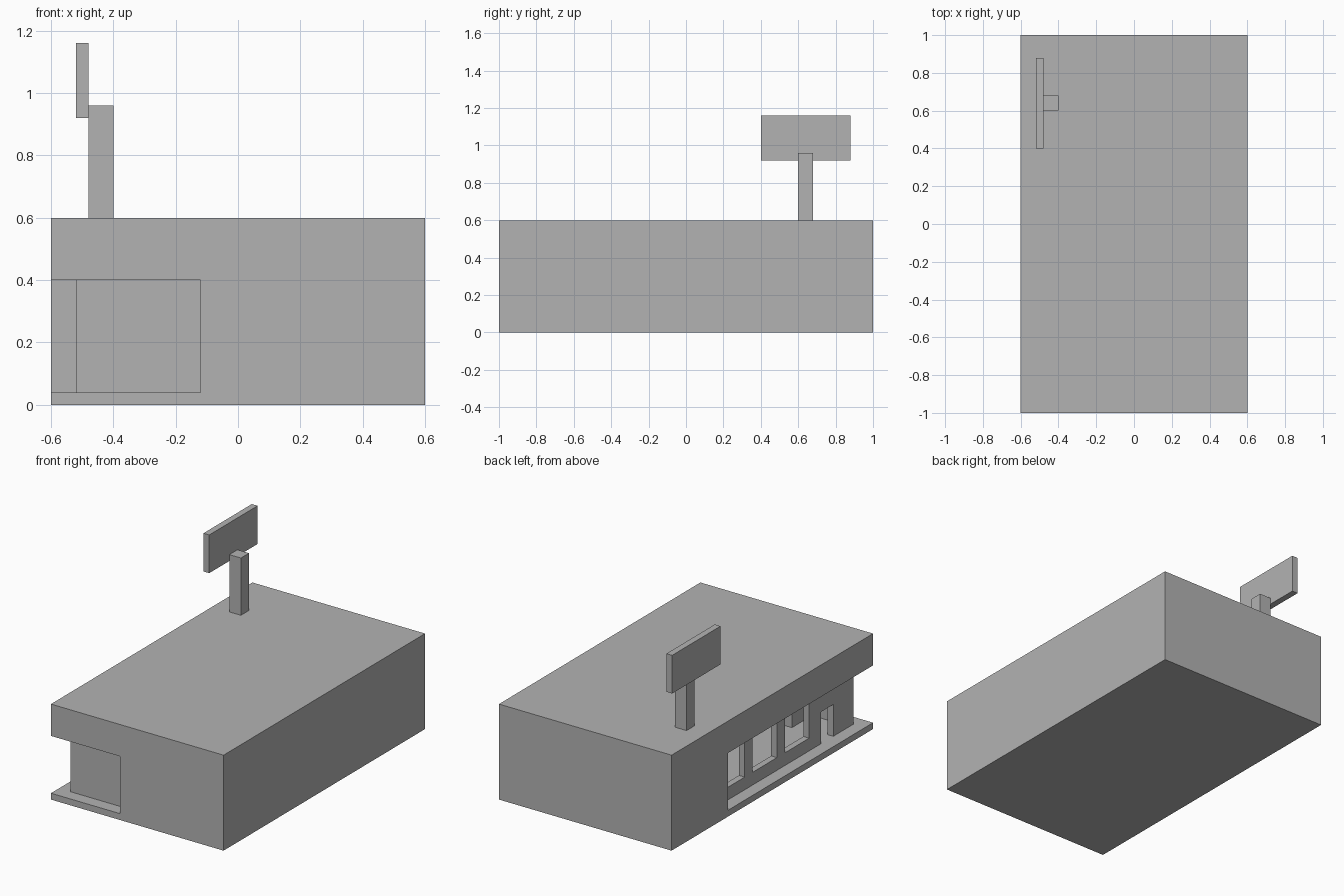
import bpy

if "Cube" in bpy.data.objects:
    bpy.data.objects.remove(bpy.data.objects["Cube"], do_unlink=True)

grey = bpy.data.materials.new("plain grey")
grey.use_nodes = True
grey.diffuse_color = (0.45, 0.45, 0.45, 1)
grey.node_tree.nodes["Principled BSDF"].inputs["Base Color"].default_value = grey.diffuse_color


def box(name, xs, ys, zs):
    """Box between the given limits on each axis."""
    corners = [(x, y, z) for x in xs for y in ys for z in zs]
    faces = [(0, 1, 3, 2), (4, 6, 7, 5), (0, 4, 5, 1),
             (2, 3, 7, 6), (0, 2, 6, 4), (1, 5, 7, 3)]
    mesh = bpy.data.meshes.new(name)
    mesh.from_pydata(corners, [], faces)
    mesh.materials.append(grey)
    ob = bpy.data.objects.new(name, mesh)
    bpy.context.collection.objects.link(ob)
    return ob


def cut(target, xs, ys, zs):
    """Carve a box out of the target and discard the cutter."""
    cutter = box("cutter", xs, ys, zs)
    cutter.hide_render = True
    mod = target.modifiers.new("cut", "BOOLEAN")
    mod.operation = "DIFFERENCE"
    mod.solver = "EXACT"
    mod.object = cutter
    bpy.context.view_layer.objects.active = target
    bpy.ops.object.modifier_apply(modifier=mod.name)
    bpy.data.objects.remove(cutter, do_unlink=True)


FLOOR, CEILING = 0.04, 0.40
storey = (FLOOR, CEILING)

# Main block
building = box("building", (-0.6, 0.6), (-1, 1), (0, 0.6))

# Porch around the front corner, under the overhanging roof
cut(building, (-0.7, -0.52), (-1.1, 0.44), storey)
cut(building, (-0.56, -0.12), (-1.1, -0.92), storey)

# Hollow room behind the shop wall
cut(building, (-0.48, -0.12), (-0.88, 0.40), storey)

# Row of windows and the low doorway
for i in range(3):
    start = -0.48 + i * 0.32
    cut(building, (-0.56, -0.44), (start, start + 0.24), (0.12, 0.36))
cut(building, (-0.56, -0.44), (-0.72, -0.60), (FLOOR, 0.24))

# Counter inside the room
box("counter", (-0.26, -0.18), (-0.84, -0.68), (FLOOR, 0.14))

# Roof sign on its post
box("sign_post", (-0.48, -0.40), (0.60, 0.68), (0.6, 0.96))
box("sign_board", (-0.52, -0.48), (0.40, 0.88), (0.92, 1.16))
